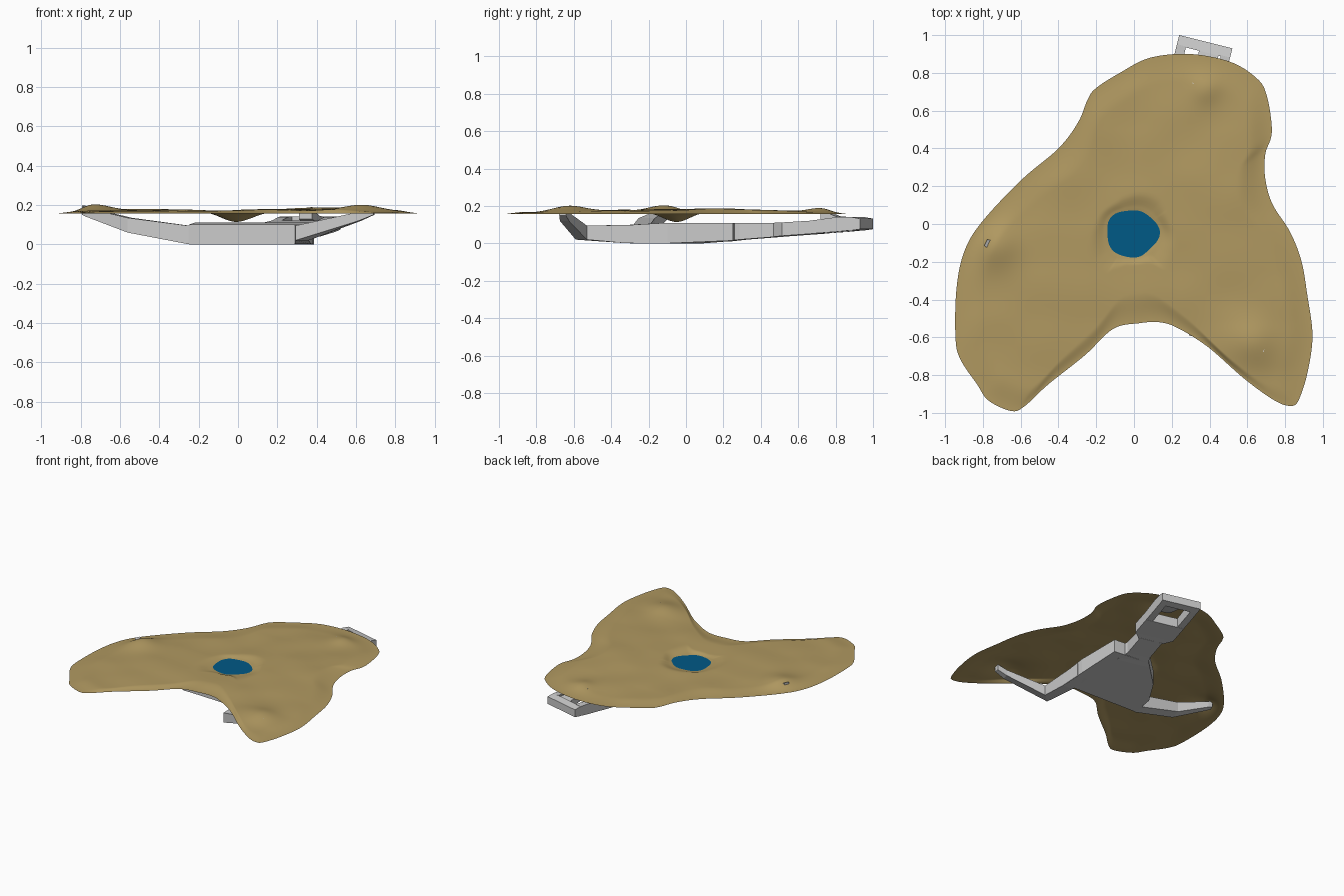
import bpy, bmesh, math
from mathutils import Vector, noise

if "Cube" in bpy.data.objects:
    bpy.data.objects.remove(bpy.data.objects["Cube"])


def make_object(name, bm, color=None, smooth=False):
    bmesh.ops.recalc_face_normals(bm, faces=bm.faces)
    me = bpy.data.meshes.new(name)
    bm.to_mesh(me)
    bm.free()
    ob = bpy.data.objects.new(name, me)
    bpy.context.collection.objects.link(ob)
    if color:
        mat = bpy.data.materials.new(name + "_material")
        mat.diffuse_color = color
        mat.use_nodes = True
        mat.node_tree.nodes["Principled BSDF"].inputs["Base Color"].default_value = mat.diffuse_color
        me.materials.append(mat)
    if smooth:
        for p in me.polygons:
            p.use_smooth = True
    return ob


def beam(name, pts):
    """Rectangular beam through (x, y, z_bottom, z_top, half_width) stations."""
    bm = bmesh.new()
    rings = []
    for i, (x, y, zb, zt, w) in enumerate(pts):
        a, b = pts[max(i - 1, 0)], pts[min(i + 1, len(pts) - 1)]
        t = Vector((b[0] - a[0], b[1] - a[1])).normalized()
        nx, ny = -t.y * w, t.x * w
        rings.append([bm.verts.new(c) for c in (
            (x + nx, y + ny, zb), (x - nx, y - ny, zb),
            (x - nx, y - ny, zt), (x + nx, y + ny, zt))])
    for r, s in zip(rings, rings[1:]):
        for k in range(4):
            bm.faces.new((r[k], r[(k + 1) % 4], s[(k + 1) % 4], s[k]))
    bm.faces.new(rings[0])
    bm.faces.new(rings[-1])
    return make_object(name, bm)


def smoothstep(t):
    t = min(max(t, 0), 1)
    return t * t * (3 - 2 * t)


# Outline of the sheet, counter-clockwise from the back edge
outline = [Vector(p) for p in (
    (.295, .90), (.085, .88), (-.075, .80), (-.2, .72), (-.245, .66), (-.295, .54),
    (-.40, .40), (-.60, .23), (-.81, .005), (-.90, -.15), (-.94, -.345), (-.945, -.6),
    (-.92, -.715), (-.83, -.85), (-.77, -.935), (-.65, -.99), (-.58, -.965),
    (-.455, -.85), (-.26, -.695), (-.11, -.555), (.03, -.525), (.135, -.52),
    (.23, -.55), (.39, -.65), (.585, -.82), (.745, -.935), (.835, -.963),
    (.875, -.925), (.92, -.78), (.945, -.59), (.918, -.38), (.886, -.195),
    (.825, -.04), (.733, .105), (.695, .24), (.695, .37), (.73, .49), (.70, .69),
    (.64, .78), (.505, .86))]
edge = []
n = len(outline)
for i in range(n):
    p0, p1, p2, p3 = (outline[(i + k) % n] for k in (-1, 0, 1, 2))
    for j in range(8):
        t = j / 8
        edge.append(.5 * (2 * p1 + (p2 - p0) * t + (2 * p0 - 5 * p1 + 4 * p2 - p3) * t * t
                          + (3 * p1 - p0 - 3 * p2 + p3) * t ** 3))

center = Vector((-.01, -.05))
LEVEL = .157


def shore(p):
    """Wobbly pond edge in the direction of p."""
    d = p - center
    a = math.atan2(d.y, d.x)
    r = .132 + .007 * math.cos(2 * a) + .005 * math.sin(3 * a + 1) + .004 * math.cos(5 * a)
    return center + d.normalized() * r


# Bumps: x, y, radius, height
bumps = ((-.73, -.11, .08, .030), (.64, -.62, .085, .028), (.38, .71, .05, .014),
         (.42, .2, .28, .018), (-.5, -.3, .25, .012), (.5, -.35, .25, .010))


def land_height(p, f, gap):
    h = .010 + .008 * noise.noise((p.x * 4, p.y * 4, 3))
    for x, y, r, k in bumps:
        h += k * math.exp(-((p.x - x) ** 2 + (p.y - y) ** 2) / (2 * r * r))
    return LEVEL - .001 + h * smoothstep(gap / .16) * smoothstep(f / .12 + .05)


# Ground sheet with the hollow for the pond
bm = bmesh.new()
mid = bm.verts.new((center.x, center.y, .114))
prev = None
for ring in range(1, 61):
    row = []
    for e in edge:
        s = shore(e)
        if ring <= 12:
            f = ring / 12
            p = center.lerp(s, f)
            z = .114 + (LEVEL - .114) * smoothstep(f * .8 + .02) / smoothstep(.82)
        else:
            f = (ring - 12) / 48
            p = s.lerp(e, f)
            z = land_height(p, f, (e - p).length)
        row.append(bm.verts.new((p.x, p.y, z)))
    for k in range(len(edge)):
        m = (k + 1) % len(edge)
        if prev:
            bm.faces.new((prev[k], row[k], row[m], prev[m]))
        else:
            bm.faces.new((mid, row[k], row[m]))
    prev = row
make_object("ground_sheet", bm, (.44, .32, .12, 1), True)

# Pond water
bm = bmesh.new()
bm.faces.new([bm.verts.new((*(shore(e)), LEVEL + .001)) for e in edge[::4]])
make_object("pond_water", bm, (.0, .10, .24, 1))

# Central base plate
bm = bmesh.new()
plate = ((-.25, -.28), (.29, -.30), (.37, -.28), (.385, -.1), (.385, .25),
         (.1, .28), (-.1, .09), (-.22, -.1))
face = bm.faces.new([bm.verts.new((x, y, .015 if y > .2 else 0)) for x, y in plate])
top = bmesh.ops.extrude_face_region(bm, geom=[face])
for v in top["geom"]:
    if isinstance(v, bmesh.types.BMVert):
        v.co.z = .10 + .01 * (v.co.y > -.2)
make_object("base_plate", bm)

# Arms that carry the sheet
beam("left_arm", [(-.15, -.235, .001, .095, .045), (-.25, -.24, .001, .095, .045),
                  (-.55, -.21, .06, .135, .045), (-.76, -.11, .14, .185, .025),
                  (-.785, -.098, .15, .197, .018)])
beam("front_arm", [(.34, -.15, .001, .098, .042), (.33, -.32, .001, .098, .042),
                   (.325, -.56, .02, .095, .045), (.62, -.65, .12, .165, .025),
                   (.69, -.66, .15, .192, .018)])


# Rear bracket on a slanted axis: u across, d back from its end
def q(u, d, zb, zt, w):
    return (.38 + .97 * u - .2425 * d, .965 - .2425 * u - .97 * d, zb, zt, w)


beam("rear_neck", [q(0, .78, .01, .108, .12), q(0, .68, .02, .108, .085),
                   q(0, .48, .035, .11, .085)])
beam("bracket_front_bar", [q(0, .49, .035, .11, .09), q(0, .43, .04, .112, .145),
                           q(0, .26, .052, .122, .145)])
for side, name in ((-1, "left"), (1, "right")):
    beam("bracket_" + name + "_rail", [q(side * .12, .27, .052, .122, .025),
                                       q(side * .12, .13, .062, .14, .025),
                                       q(side * .12, .05, .07, .142, .025)])
beam("bracket_end_bar", [q(0, .055, .068, .142, .145), q(0, 0, .076, .132, .145)])
beam("bracket_tab", [q(.03, .04, .08, .135, .055), q(.03, .15, .10, .145, .045),
                     q(.02, .235, .13, .178, .035)])
